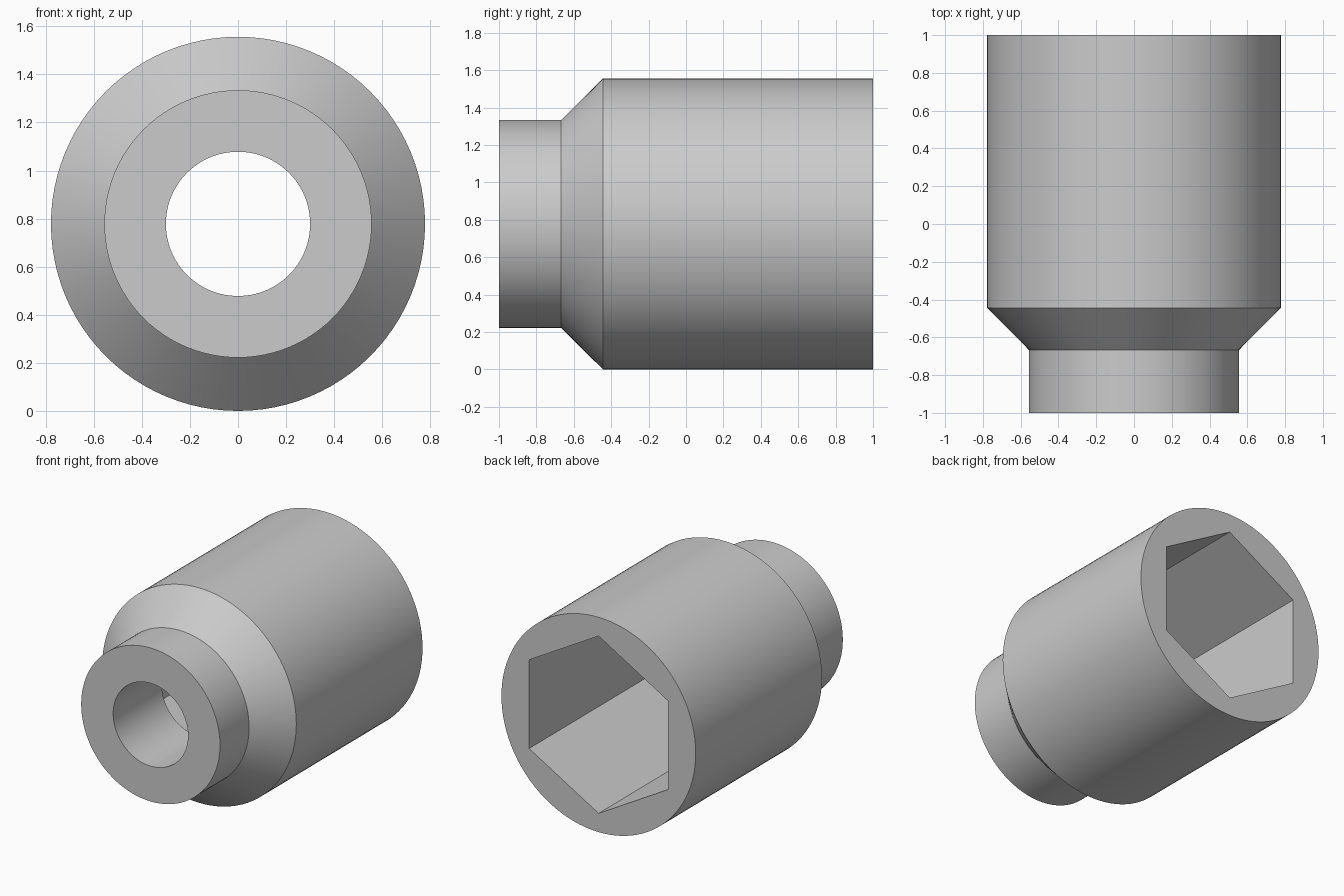
import bpy
import bmesh
import math

cube = bpy.data.objects.get("Cube")
if cube:
    bpy.data.objects.remove(cube, do_unlink=True)

SEGMENTS = 96              # multiple of 12 keeps hexagon corners on the rings
BODY_R, NECK_R, BORE_R = 0.778, 0.556, 0.30
HEX_R = NECK_R / math.cos(math.pi / 6)

# One plain grey metal
grey = bpy.data.materials.new("grey metal")
grey.use_nodes = True
colour = (0.6, 0.6, 0.6, 1)
grey.diffuse_color = colour
grey.node_tree.nodes["Principled BSDF"].inputs["Base Color"].default_value = colour


def round_radius(radius, angle):
    return radius


def hex_radius(radius, angle):
    # Distance to a hexagon side, with corners pointing up and down
    offset = angle % (math.pi / 3) - math.pi / 6
    offset = math.pi / 6 - abs(offset)
    return radius * math.cos(math.pi / 6) / math.cos(offset)


def add_ring(bm, y, radius, shape):
    ring = []
    for i in range(SEGMENTS):
        a = math.tau * i / SEGMENTS
        r = shape(radius, a)
        ring.append(bm.verts.new((r * math.cos(a), y, BODY_R + r * math.sin(a))))
    return ring


# Closed section: outside from front to back, then inside back to front
section = [
    (-1, NECK_R, round_radius),
    (-0.667, NECK_R, round_radius),
    (-0.444, BODY_R, round_radius),
    (1, BODY_R, round_radius),
    (1, HEX_R, hex_radius),
    (-0.444, HEX_R, hex_radius),
    (-0.444, BORE_R, round_radius),
    (-1, BORE_R, round_radius),
]

bm = bmesh.new()
rings = [add_ring(bm, *step) for step in section]
for k, ring in enumerate(rings):
    following = rings[(k + 1) % len(rings)]
    for i in range(SEGMENTS):
        j = (i + 1) % SEGMENTS
        bm.faces.new((ring[i], ring[j], following[j], following[i]))
bmesh.ops.recalc_face_normals(bm, faces=bm.faces)

mesh = bpy.data.meshes.new("hex_socket")
bm.to_mesh(mesh)
bm.free()
mesh.materials.append(grey)
socket = bpy.data.objects.new("hex_socket", mesh)
bpy.context.collection.objects.link(socket)

# Smooth round walls, crisp rims and hexagon corners
bpy.ops.object.select_all(action="DESELECT")
socket.select_set(True)
bpy.context.view_layer.objects.active = socket
bpy.ops.object.shade_smooth_by_angle(angle=math.radians(30))
